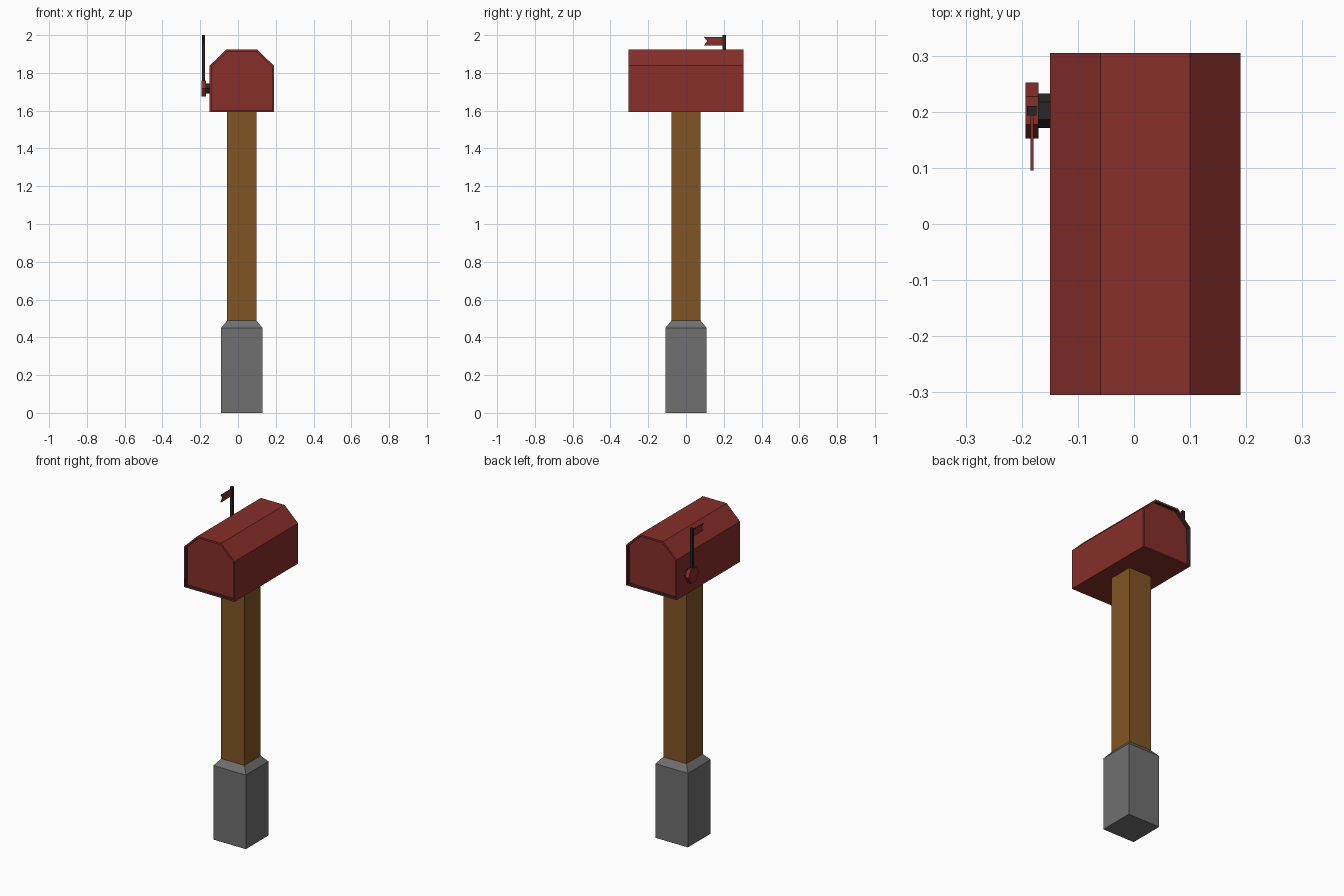
import bpy, bmesh, math

if "Cube" in bpy.data.objects:
    bpy.data.objects.remove(bpy.data.objects["Cube"])


def material(name, rgb):
    m = bpy.data.materials.new(name)
    m.diffuse_color = (*rgb, 1)
    m.use_nodes = True
    m.node_tree.nodes["Principled BSDF"].inputs["Base Color"].default_value = m.diffuse_color
    return m


RED = material("red_paint", (0.24, 0.028, 0.022))
DARK = material("dark_metal", (0.02, 0.02, 0.02))
WOOD = material("wood", (0.22, 0.09, 0.018))
STONE = material("concrete", (0.16, 0.16, 0.16))


def finish(name, bm, *mats):
    bmesh.ops.recalc_face_normals(bm, faces=bm.faces)
    me = bpy.data.meshes.new(name)
    bm.to_mesh(me)
    bm.free()
    for m in mats:
        me.materials.append(m)
    ob = bpy.data.objects.new(name, me)
    bpy.context.collection.objects.link(ob)
    return ob


def prism(points, depth):
    """Extrude a closed 3D profile along the vector depth."""
    bm = bmesh.new()
    f = bm.faces.new([bm.verts.new(p) for p in points])
    r = bmesh.ops.extrude_face_region(bm, geom=[f], use_keep_orig=True)
    bmesh.ops.translate(bm, vec=depth,
                        verts=[v for v in r["geom"] if isinstance(v, bmesh.types.BMVert)])
    bmesh.ops.recalc_face_normals(bm, faces=bm.faces)
    return bm


def square(cx, cy, h, z):
    return [(cx - h, cy - h, z), (cx + h, cy - h, z), (cx + h, cy + h, z), (cx - h, cy + h, z)]


def hexagon(x, r, y=0.202, z=1.717):
    return [(x, y + r * math.cos(i * math.pi / 3), z + r * math.sin(i * math.pi / 3))
            for i in range(6)]


CX = 0.02  # centre line of the post and box

# Concrete footing with a chamfered top
bm = prism(square(CX, 0, 0.109, 0), (0, 0, 0.45))
top = max(bm.faces, key=lambda f: f.calc_center_median().z)
r = bmesh.ops.extrude_face_region(bm, geom=[top])
bmesh.ops.delete(bm, geom=[top], context='FACES_ONLY')
for v in [g for g in r["geom"] if isinstance(g, bmesh.types.BMVert)]:
    v.co = (CX + (v.co.x - CX) * 0.078 / 0.109, v.co.y * 0.078 / 0.109, 0.488)
finish("footing", bm, STONE)

# Wooden post
finish("post", prism(square(CX, 0, 0.078, 0.488), (0, 0, 1.107)), WOOD)

# Box with a recessed, dark-edged panel at each end
half = [(0.17, 1.593), (0.17, 1.838), (0.08, 1.925)]
outline = [(CX + x, z) for x, z in half] + [(CX - x, z) for x, z in reversed(half)]
bm = prism([(x, -0.305, z) for x, z in outline], (0, 0.61, 0))
for f in [f for f in bm.faces if abs(f.normal.y) > 0.9]:
    s = math.copysign(1, f.normal.y)
    bmesh.ops.inset_individual(bm, faces=[f], thickness=0.012)
    walls = bmesh.ops.inset_individual(bm, faces=[f], thickness=0.0)["faces"]
    for w in walls:
        w.material_index = 1
    bmesh.ops.translate(bm, vec=(0, -0.02 * s, 0), verts=f.verts)
finish("box", bm, RED, DARK)

# Flag pivot, disc, pole and swallow-tailed flag
finish("flag_pivot", prism(hexagon(-0.171, 0.031), (0.023, 0, 0)), DARK)
finish("flag_disc", prism(hexagon(-0.193, 0.05), (0.023, 0, 0)), RED)
finish("flag_pole", prism(square(-0.182, 0.202, 0.0085, 1.717), (0, 0, 0.283)), DARK)
tail = [(0.2, 1.99), (0.095, 1.99), (0.112, 1.968), (0.095, 1.946), (0.2, 1.946)]
finish("flag", prism([(-0.1845, y, z) for y, z in tail], (0.005, 0, 0)), RED)
